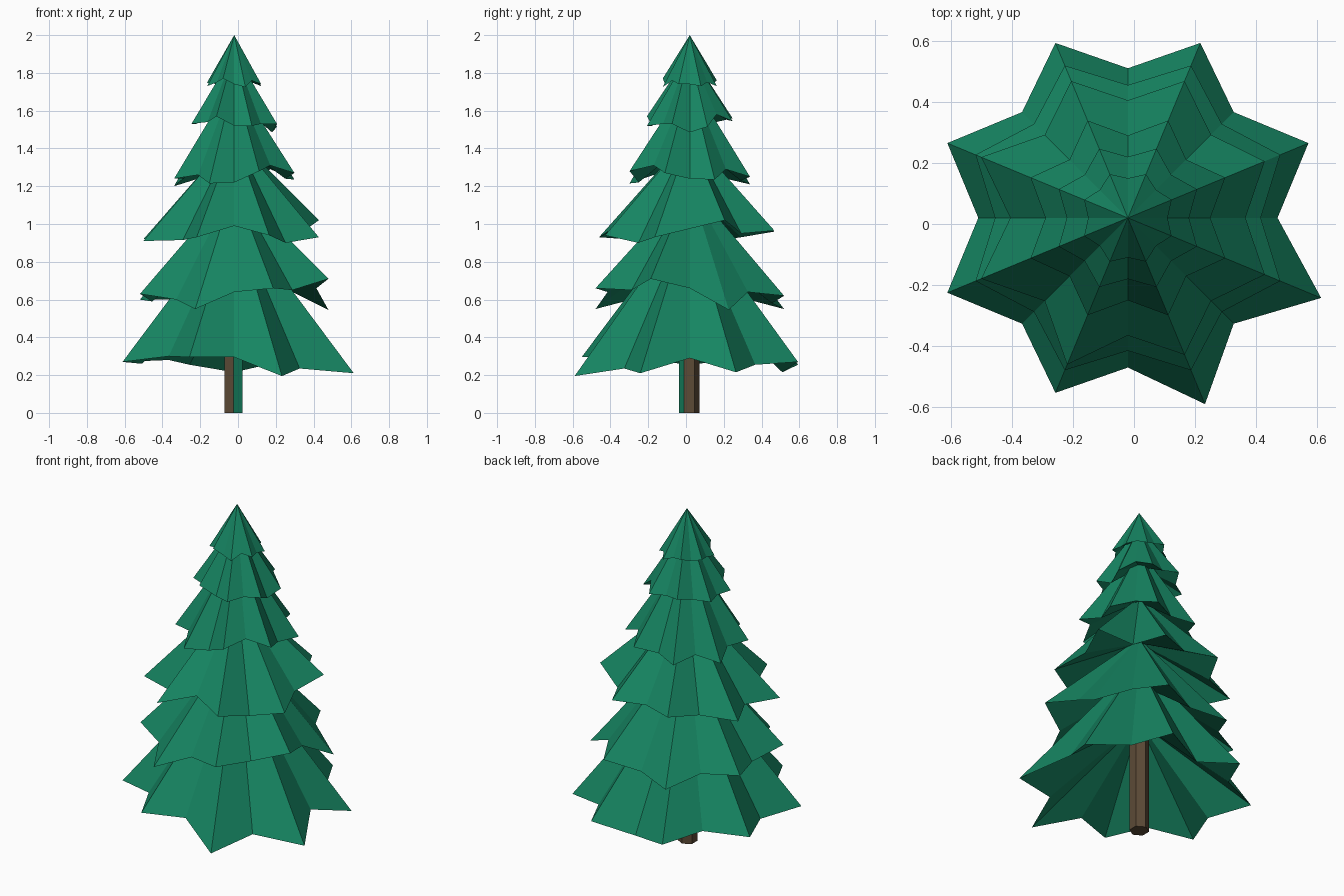
import bpy, bmesh
from math import pi, cos, sin

if "Cube" in bpy.data.objects:
    bpy.data.objects.remove(bpy.data.objects["Cube"])

CX, CY = -0.02, 0.02          # the trunk axis sits slightly off centre


def material(name, color):
    m = bpy.data.materials.new(name)
    m.diffuse_color = (*color, 1)
    m.use_nodes = True
    m.node_tree.nodes["Principled BSDF"].inputs["Base Color"].default_value = m.diffuse_color
    return m


green = material("needles", (0.008, 0.235, 0.122))
brown = material("bark", (0.107, 0.069, 0.037))


def finish(bm, name, mats):
    me = bpy.data.meshes.new(name)
    bm.to_mesh(me)
    bm.free()
    for m in mats:
        me.materials.append(m)
    ob = bpy.data.objects.new(name, me)
    bpy.context.collection.objects.link(ob)
    return ob


# Needle tier: pleated cone with an uneven eight-pointed rim and a hollowed underside
def tier(name, apex, under, inner, outer, rim):
    bm = bmesh.new()
    top = bm.verts.new((CX, CY, apex))
    hollow = bm.verts.new((CX, CY, under))
    ring = []
    for i, z in enumerate(rim):
        r = outer[i // 2 % len(outer)] if i % 2 else inner
        a = i * pi / 8
        ring.append(bm.verts.new((CX + r * cos(a), CY + r * sin(a), z / 100)))
    for i in range(16):
        j = (i + 1) % 16
        bm.faces.new((ring[i], ring[j], top))
        bm.faces.new((ring[j], ring[i], hollow))
    return finish(bm, name, [green])


# apex height, underside height, valley radius, tip radii,
# rim heights in hundredths (from +x, anticlockwise)
TIERS = [
    (1.06, 0.68, 0.49, (.64, .62, .62, .64, .64, .62, .66, .685),
     (29, 21.5, 25.5, 27, 21.5, 25.5, 28, 27, 26, 27, 30, 29.5, 29.5, 19.5, 23.5, 21)),
    (1.21, 0.92, 0.435, (.54,),
     (66, 54.5, 64, 62, 58, 55, 60, 60, 59, 63, 60, 55, 64, 66, 65, 71)),
    (1.47, 1.18, 0.385, (.485, .485, .485, .52, .52, .52, .485, .485),
     (97.5, 102, 95, 96.5, 96, 96, 93, 92, 92, 91, 91.5, 93, 99, 94, 90, 93)),
    (1.77, 1.44, 0.27, (.345,),
     (124, 123.5, 129, 125, 123, 121, 124, 120, 124, 124, 126, 121.5, 122, 128, 131, 127)),
    (1.91, 1.66, 0.20, (.245,),
     (148.5, 151.5, 158, 154.5, 155, 156, 154, 153, 153, 153, 154, 157, 152, 152, 153, 153)),
    (2.00, 1.83, 0.13, (.155,),
     (174, 173, 175, 173, 175, 176, 174, 175, 174, 173, 175, 177, 174, 172.5, 176, 174)),
]
for n, spec in enumerate(TIERS, 1):
    tier(f"needle_tier_{n}", *spec)

# Trunk: six-sided post with one green side
bm = bmesh.new()
lo, hi = [[bm.verts.new((CX - 0.003 + 0.055 * cos(a), CY - 0.003 + 0.055 * sin(a), z))
           for a in (-pi / 2 + k * pi / 3 for k in range(6))] for z in (0, 0.7)]
for k in range(6):
    j = (k + 1) % 6
    bm.faces.new((lo[k], lo[j], hi[j], hi[k])).material_index = 1 if k == 0 else 0
bm.faces.new(lo[::-1])
bm.faces.new(hi)
finish(bm, "trunk", [brown, green])
